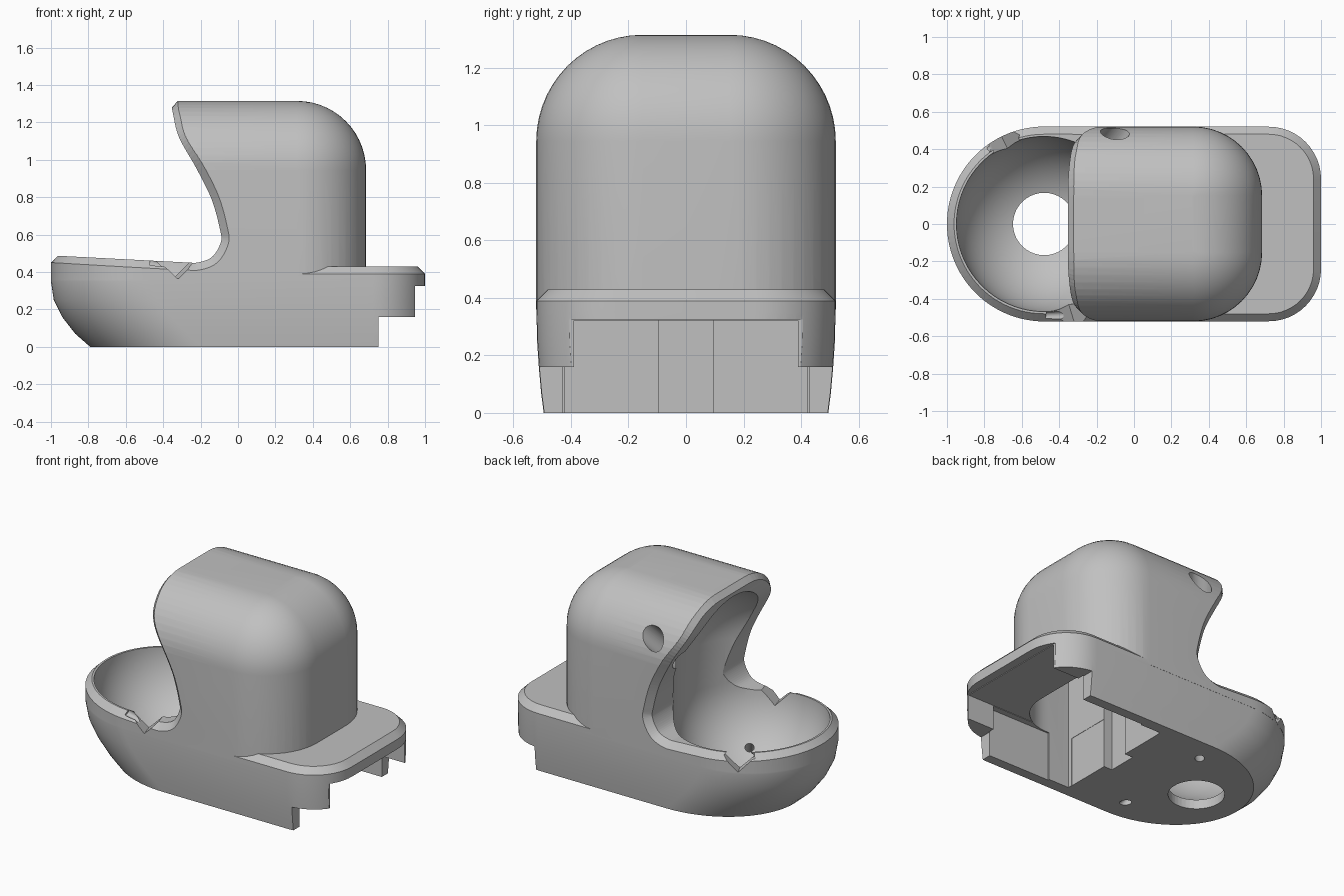
import bpy, bmesh
from math import sin, cos, pi, sqrt, radians
from mathutils import Vector, Matrix

if "Cube" in bpy.data.objects:
    bpy.data.objects.remove(bpy.data.objects["Cube"], do_unlink=True)

CX, HALF, TOP, R = -0.48, 0.52, 1.315, 0.37   # bowl centre, half width, hood top, hood rounding
BALL = Vector((CX, 0, 0.5))

grey = bpy.data.materials.new("plain grey")
grey.use_nodes = True
colour = (0.53, 0.53, 0.53, 1)
grey.diffuse_color = colour
grey.node_tree.nodes["Principled BSDF"].inputs["Base Color"].default_value = colour


def finish(bm, name):
    bmesh.ops.recalc_face_normals(bm, faces=bm.faces)
    if bm.calc_volume(signed=True) < 0:
        bmesh.ops.reverse_faces(bm, faces=bm.faces)
    bmesh.ops.triangulate(bm, faces=bm.faces)
    mesh = bpy.data.meshes.new(name)
    bm.to_mesh(mesh)
    bm.free()
    mesh.materials.append(grey)
    ob = bpy.data.objects.new(name, mesh)
    bpy.context.collection.objects.link(ob)
    return ob


def loft(name, rings, closed=False):
    """Skin a list of equal-length rings, capped or joined end to start."""
    bm = bmesh.new()
    vs = [[bm.verts.new(p) for p in ring] for ring in rings]
    n = len(rings[0])
    pairs = list(zip(vs, vs[1:]))
    if closed:
        pairs.append((vs[-1], vs[0]))
    else:
        bm.faces.new(vs[0])
        bm.faces.new(vs[-1])
    for a, b in pairs:
        for i in range(n):
            j = (i + 1) % n
            bm.faces.new((a[i], a[j], b[j], b[i]))
    return finish(bm, name)


def box(name, lo, hi, round_right=0):
    """Box, optionally with its two upright +x edges rounded."""
    lo, hi = Vector(lo), Vector(hi)
    bm = bmesh.new()
    bmesh.ops.create_cube(bm, size=1, matrix=Matrix.Translation((lo + hi) / 2)
                          @ Matrix.Diagonal((*(hi - lo), 1)))
    if round_right:
        edges = [e for e in bm.edges if all(v.co.x > hi.x - 0.001 for v in e.verts)
                 and abs(e.verts[0].co.z - e.verts[1].co.z) > 0.01]
        bmesh.ops.bevel(bm, geom=edges, offset=round_right, segments=10,
                        profile=0.5, affect='EDGES')
    return finish(bm, name)


def rod(name, a, b, r):
    a, b = Vector(a), Vector(b)
    d = b - a
    m = Matrix.Translation((a + b) / 2) @ d.to_track_quat('Z', 'Y').to_matrix().to_4x4()
    bm = bmesh.new()
    bmesh.ops.create_cone(bm, cap_ends=True, segments=40, radius1=r, radius2=r,
                          depth=d.length, matrix=m)
    return finish(bm, name)


def volume_of(bm):
    return bm.calc_volume(signed=True)


def combine(tool, operation='DIFFERENCE'):
    """Boolean with a sanity check: the result must be closed and change volume the right way."""
    bm = bmesh.new()
    bm.from_mesh(body.data)
    before = volume_of(bm)
    bm.free()
    sign = 1 if operation == 'UNION' else -1
    for solver in ('MANIFOLD', 'EXACT'):
        mod = body.modifiers.new("cut", 'BOOLEAN')
        mod.object, mod.operation, mod.solver = tool, operation, solver
        graph = bpy.context.evaluated_depsgraph_get()
        mesh = bpy.data.meshes.new_from_object(body.evaluated_get(graph))
        body.modifiers.remove(mod)
        bm = bmesh.new()
        bm.from_mesh(mesh)
        bmesh.ops.triangulate(bm, faces=bm.faces)
        after = volume_of(bm)
        sound = after > 0.05 and sign * (after - before) > 1e-7
        closed = all(e.is_manifold for e in bm.edges)
        if sound and (closed or solver == 'EXACT'):
            bm.to_mesh(body.data)
            bm.free()
            break
        bm.free()
    bpy.data.objects.remove(tool, do_unlink=True)


def plan(z, left, half, right, rad, cx=CX):
    """Plan outline: elliptical left end, right end with rounded corners."""
    pts = []
    for i in range(49):
        t = pi / 2 + pi * i / 48
        pts.append((cx + (cx - left) * cos(t), half * sin(t), z))
    for sy, start in ((-1, -pi / 2), (1, 0)):
        for i in range(13):
            t = start + pi / 2 * i / 12
            pts.append((right - rad + rad * cos(t), sy * (half - rad) + rad * sin(t), z))
    return pts


# Base hull, flared at the left end, with a chamfered deck
hull = [(0, -0.79, 0.495, -0.2), (0.07, -0.87, 0.504, -0.27), (0.16, -0.94, 0.512, -0.36),
        (0.25, -0.985, 0.518, -0.43), (0.35, -1, HALF, CX), (0.39, -1, HALF, CX)]
rings = [plan(z, l, h, 1, 0.28, cx) for z, l, h, cx in hull]
rings.append(plan(0.43, -0.96, HALF - 0.04, 0.96, 0.24))
body = loft("body", rings)

# Rounded hood, later cut open on the left
rings = []
for i in range(-1, 15):
    t = max(i, 0) * pi / 28
    inset = R * (1 - cos(t))
    z = 0.36 if i < 0 else TOP - R + R * sin(t)
    rings.append(plan(z, -1 + inset, HALF + 0.001 - inset, 0.685 - inset, max(R - inset, 0.004)))
combine(loft("hood", rings), 'UNION')


# Rim curve seen from the front: gently sloped bowl rim, then an S up the hood
def rim_z(x):
    return 0.449 - 0.052 * (x + 0.23)


knots = [Vector(p) for p in (
    (-0.33, 0.454), (-0.23, 0.449), (-0.14, 0.48), (-0.092, 0.56), (-0.096, 0.626),
    (-0.14, 0.786), (-0.22, 0.95), (-0.315, 1.12), (-0.348, 1.25), (-0.36, 1.33), (-0.365, 1.41))]
curve = []
for a, b, c, d in zip(knots, knots[1:], knots[2:], knots[3:]):
    for i in range(8):
        t = i / 8
        curve.append(0.5 * (2 * b + (c - a) * t + (2 * a - 5 * b + 4 * c - d) * t * t
                            + (3 * b - a - 3 * c + d) * t ** 3))
curve.append(knots[-2])

section = [(-1.2, rim_z(-1.2))] + [tuple(p) for p in curve] + [(-0.365, 1.45), (-1.2, 1.45)]
combine(loft("opening", [[(x, y, z) for x, z in section] for y in (-0.7, 0.7)]))

# Round-ended cavity for the ball, continued up into the hood
rings = []
for lo, hi, zc in ((-88, 0, 0.5), (0, 88, 0.8)):
    for i in range(17):
        t = radians(lo + (hi - lo) * i / 16)
        r = 0.47 * cos(t)
        rings.append([(CX + r * cos(k * pi / 36), r * sin(k * pi / 36), zc + 0.47 * sin(t))
                      for k in range(72)])
combine(loft("cavity", rings))

# Chamfer along the whole rim: a triangle swept round the bowl, up the S and over the top
path = []
slope = Vector((-0.052, 0, -1)).normalized()
for i in range(25):
    t = pi - pi / 2 * i / 24
    n = Vector((cos(t), sin(t), 0))
    x = CX + HALF * n.x
    path.append((Vector((x, HALF * n.y, rim_z(x))), n, slope))
path.append((Vector((-0.35, HALF, rim_z(-0.35))), Vector((0, 1, 0)), slope))
for i in range(len(curve) - 1):
    p = curve[i]
    if p.y > TOP - 0.002:
        break
    t = (curve[i + 1] - curve[max(i - 1, 0)]).normalized()
    into = Vector((t.y, 0, -t.x))
    h = max(p.y - (TOP - R), 0)
    w = sqrt(R * R - h * h)
    path.append((Vector((p.x, HALF - R + w, p.y)), Vector((0, w, h)) / R, into))
for y in (0.15, 0):
    path.append((Vector((-0.358, y, TOP)), Vector((0, 0, 1)), into))
flip = Matrix.Diagonal((1, -1, 1))
path += [(flip @ p, flip @ n, flip @ m) for p, n, m in path[-2:0:-1]]
combine(loft("rim_chamfer", [[p - 0.08 * n - 0.04 * m, p + 0.08 * m + 0.04 * n,
                              p + 0.06 * n - 0.06 * m] for p, n, m in path], True))

# Drain hole, hood side hole and two small bearing holes aimed at the ball
combine(rod("drain", (CX, 0, -0.1), (CX, 0, 0.3), 0.167))
side = Vector((-0.1, 0.49, 1.1))
combine(rod("side_hole", side + 0.3 * (side - BALL), side + 0.5 * (BALL - side), 0.068))
for s in (-1, 1):
    p = Vector((-0.22, 0.34 * s, 0))
    combine(rod("bearing_hole", p + 0.2 * (p - BALL), p + 0.6 * (BALL - p), 0.028))

# V notches in the rim, each with a small pin hole
for angle, a, b in ((-73, (-0.34, -0.485, 0.42), (-0.47, -0.49, 0.455)),
                    (116, (-0.66, 0.45, 0.43), (-0.78, 0.405, 0.47))):
    t = radians(angle)
    m = (Matrix.Translation((CX + 0.5 * cos(t), 0.5 * sin(t), 0.455))
         @ Matrix.Rotation(t, 4, 'Z') @ Matrix.Rotation(pi / 4, 4, 'X'))
    notch = box("notch", (-0.08, -0.065, -0.065), (0.08, 0.065, 0.065))
    notch.data.transform(m)
    combine(notch)
    combine(rod("pin_hole", a, b, 0.022))

# Stepped right end, the bay underneath and the hollow rising into the hood
for lo, hi, rounding in (((0.75, -1, -0.1), (1.2, 1, 0.16), 0),
                         ((0.945, -1, -0.12), (1.2, 1, 0.325), 0),
                         ((0.15, -0.39, -0.14), (1.3, 0.39, 0.321), 0),
                         ((0.3, -0.43, -0.16), (0.755, 0.43, 0.318), 0),
                         ((0.152, -0.42, -0.2), (0.59, 0.42, 0.96), 0.26),
                         ((0.09, -0.095, -0.18), (0.5, 0.095, 0.95), 0)):
    combine(box("bay", lo, hi, rounding))

# Smooth shading with crisp edges
bpy.ops.object.select_all(action='DESELECT')
body.select_set(True)
bpy.context.view_layer.objects.active = body
bpy.ops.object.shade_smooth_by_angle(angle=radians(28))
